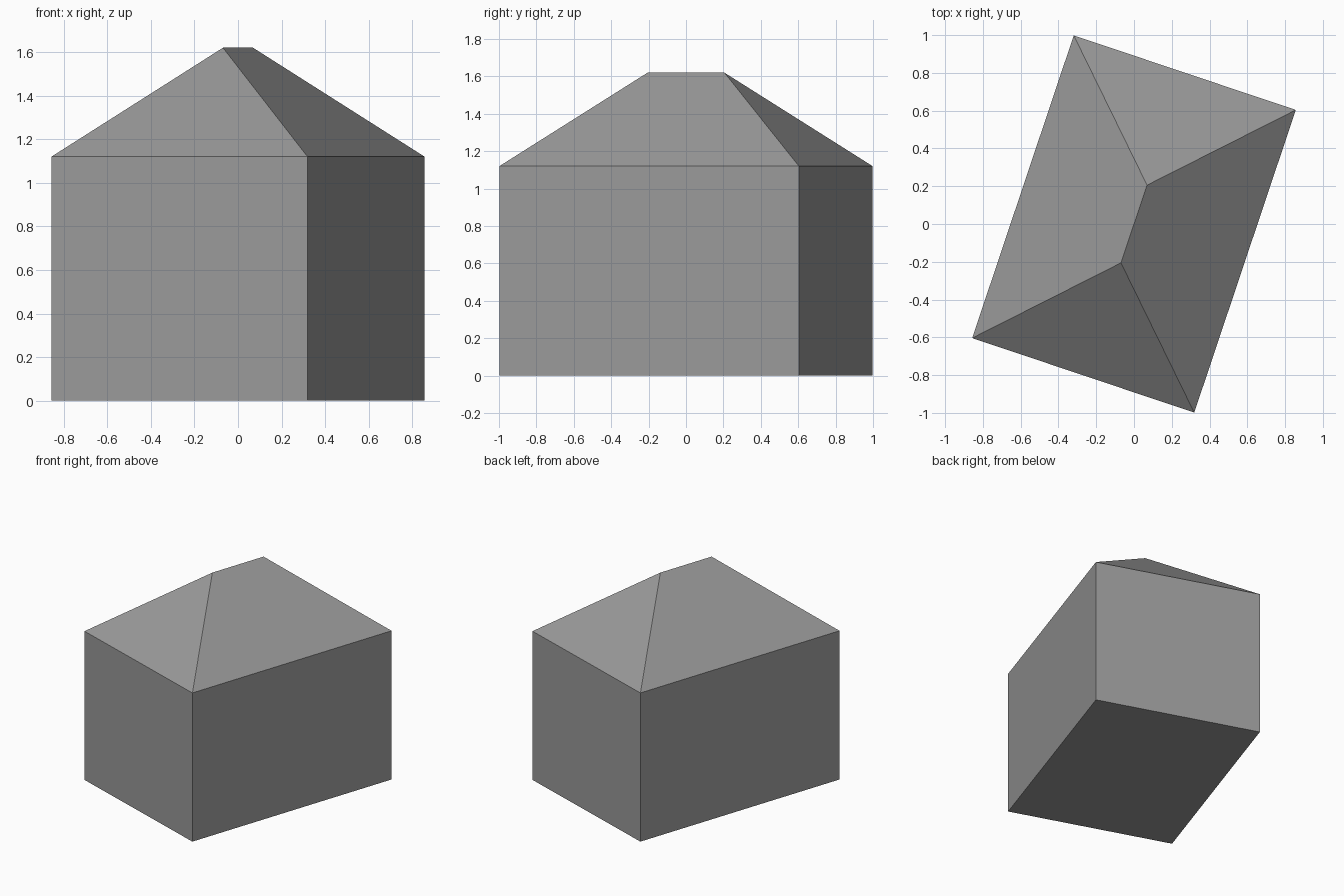
import bpy, bmesh, math

old = bpy.data.objects.get("Cube")
if old:
    bpy.data.objects.remove(old, do_unlink=True)

WIDTH, LENGTH = 1.24, 1.69
EAVES, TOP, RIDGE = 1.12, 1.62, 0.434
TURN = math.radians(-18.55)

grey = bpy.data.materials.new("plain grey")
grey.use_nodes = True
colour = (0.32, 0.32, 0.32, 1)
grey.diffuse_color = colour
grey.node_tree.nodes["Principled BSDF"].inputs["Base Color"].default_value = colour


def ring(bm, width, length, z):
    """Four corners of a level rectangle, anticlockwise from above."""
    signs = ((-1, -1), (1, -1), (1, 1), (-1, 1))
    return [bm.verts.new((sx * width / 2, sy * length / 2, z)) for sx, sy in signs]


def finish(bm, name):
    mesh = bpy.data.meshes.new(name)
    bm.to_mesh(mesh)
    bm.free()
    mesh.materials.append(grey)
    obj = bpy.data.objects.new(name, mesh)
    obj.rotation_euler.z = TURN
    bpy.context.collection.objects.link(obj)


# Walls with a floor, open under the roof
bm = bmesh.new()
low, high = ring(bm, WIDTH, LENGTH, 0), ring(bm, WIDTH, LENGTH, EAVES)
bm.faces.new(low[::-1])
for i in range(4):
    j = (i + 1) % 4
    bm.faces.new((low[i], low[j], high[j], high[i]))
finish(bm, "walls")

# Hipped roof: two sloping sides and two triangular ends
bm = bmesh.new()
a, b, c, d = ring(bm, WIDTH, LENGTH, EAVES)
front, back = [bm.verts.new((0, s * RIDGE / 2, TOP)) for s in (-1, 1)]
for face in ((a, b, front), (b, c, back, front), (c, d, back), (d, a, front, back)):
    bm.faces.new(face)
finish(bm, "hipped_roof")
